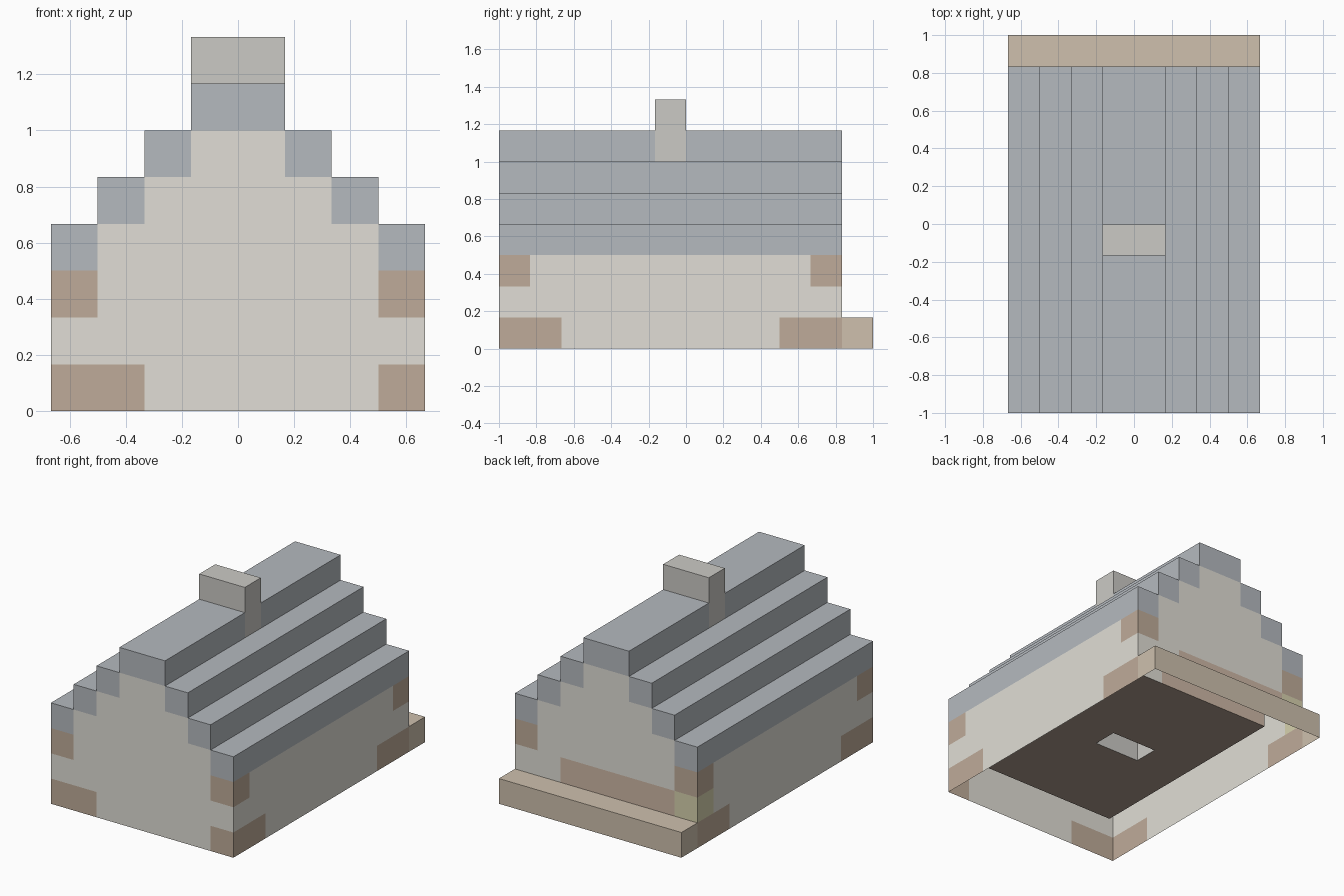
import bpy, bmesh
from mathutils import Vector

if "Cube" in bpy.data.objects:
    bpy.data.objects.remove(bpy.data.objects["Cube"])

U = 1 / 6                      # size of one block
NX, NY, DEPTH = 8, 12, 11      # block counts; house depth excludes the porch
cells = {}                     # block position -> part name


def fill(part, xs, ys, zs):
    for x in range(*xs):
        for y in range(*ys):
            for z in range(*zs):
                cells[x, y, z] = part


def mirrored(part, x, ys, zs):
    for i in (x, NX - 1 - x):
        fill(part, (i, i + 1), ys, zs)


# floor and back porch
fill("floor", (1, 7), (1, 10), (0, 1))
fill("porch", (0, NX), (11, 12), (0, 1))

# side walls and stepped gable walls
mirrored("walls", 0, (0, DEPTH), (0, 3))
for y in (0, DEPTH - 1):
    fill("walls", (0, NX), (y, y + 1), (0, 3))
    for step in (1, 2, 3):
        fill("walls", (step, NX - step), (y, y + 1), (2 + step, 3 + step))

# stepped roof, one block thick
for step in range(4):
    mirrored("roof", step, (0, DEPTH), (3 + step, 4 + step))

# timber corner blocks
for z, n in ((0, 2), (2, 1)):
    mirrored("corner_timbers", 0, (0, n), (z, z + 1))
    mirrored("corner_timbers", 0, (DEPTH - n, DEPTH), (z, z + 1))
fill("corner_timbers", (1, 2), (0, 1), (0, 1))

# timber beam and lamp on the back wall
fill("back_beam", (1, 6), (10, 11), (1, 2))
fill("lamp", (0, 1), (10, 11), (1, 2))

# chimney stack from the floor through the roof
fill("chimney", (3, 5), (5, 6), (1, 8))

COLORS = {
    "floor": (0.42, 0.33, 0.27, 1),
    "porch": (0.62, 0.53, 0.42, 1),
    "walls": (0.75, 0.73, 0.67, 1),
    "roof": (0.46, 0.49, 0.52, 1),
    "corner_timbers": (0.52, 0.41, 0.32, 1),
    "back_beam": (0.62, 0.48, 0.38, 1),
    "lamp": (0.68, 0.64, 0.42, 1),
    "chimney": (0.60, 0.59, 0.56, 1),
}


def block_faces(pos):
    """Exposed faces of one block; the underside of the house stays open."""
    for axis in range(3):
        for side in (0, 1):
            near = list(pos)
            near[axis] += 2 * side - 1
            if tuple(near) in cells or near[2] < 0:
                continue
            b, c = (axis + 1) % 3, (axis + 2) % 3
            quad = []
            for i, j in ((0, 0), (1, 0), (1, 1), (0, 1)):
                p = Vector(pos)
                p[axis] += side
                p[b] += i
                p[c] += j
                quad.append((p - Vector((NX / 2, NY / 2, 0))) * U)
            yield quad if side else quad[::-1]


# one mesh per part
for part, color in COLORS.items():
    bm = bmesh.new()
    for pos, name in cells.items():
        if name == part:
            for quad in block_faces(pos):
                bm.faces.new([bm.verts.new(p) for p in quad])
    bmesh.ops.remove_doubles(bm, verts=bm.verts[:], dist=1e-4)
    mesh = bpy.data.meshes.new(part)
    bm.to_mesh(mesh)
    bm.free()
    mat = bpy.data.materials.new(part + "_color")
    mat.diffuse_color = color
    mat.use_nodes = True
    mat.node_tree.nodes["Principled BSDF"].inputs["Base Color"].default_value = mat.diffuse_color
    mesh.materials.append(mat)
    bpy.context.collection.objects.link(bpy.data.objects.new(part, mesh))
